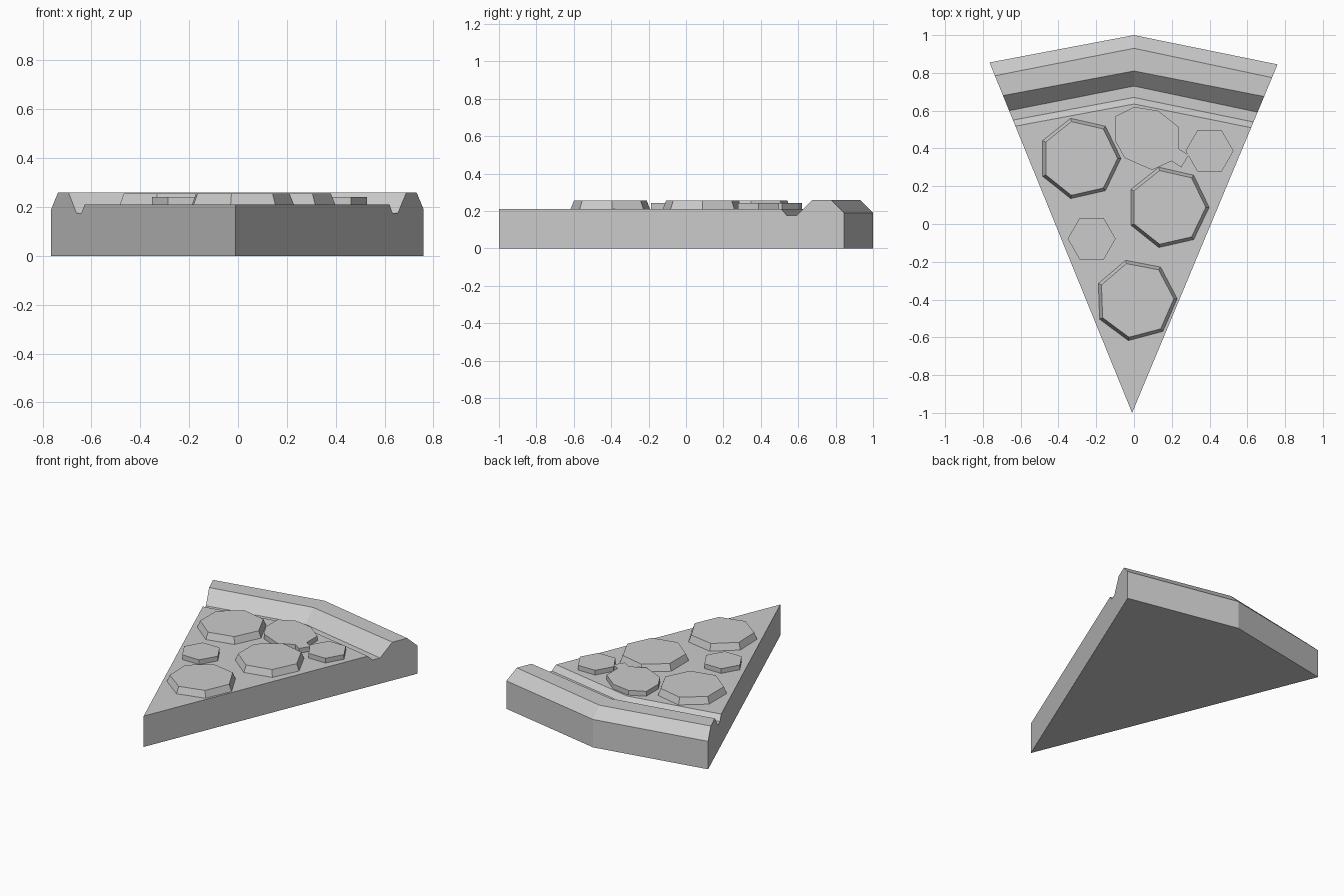
import bpy
import bmesh
from math import cos, sin, pi, radians

if "Cube" in bpy.data.objects:
    bpy.data.objects.remove(bpy.data.objects["Cube"], do_unlink=True)

grey = bpy.data.materials.new("light grey")
grey.use_nodes = True
COLOUR = (0.6, 0.6, 0.6, 1)
grey.diffuse_color = COLOUR
grey.node_tree.nodes["Principled BSDF"].inputs["Base Color"].default_value = COLOUR

SURFACE = 0.21


def finish(name, bm):
    bmesh.ops.recalc_face_normals(bm, faces=bm.faces)
    mesh = bpy.data.meshes.new(name)
    bm.to_mesh(mesh)
    bm.free()
    mesh.materials.append(grey)
    obj = bpy.data.objects.new(name, mesh)
    bpy.context.collection.objects.link(obj)
    return obj


def prism(name, bottom, top, height):
    """Closed solid between two outlines, resting on the slice."""
    bm = bmesh.new()
    low = [bm.verts.new((x, y, SURFACE - 0.005)) for x, y in bottom]
    high = [bm.verts.new((x, y, SURFACE + height)) for x, y in top]
    bm.faces.new(low[::-1])
    bm.faces.new(high)
    n = len(low)
    for i in range(n):
        j = (i + 1) % n
        bm.faces.new((low[i], low[j], high[j], high[i]))
    return finish(name, bm)


def ring(cx, cy, radius, sides, turn=0):
    return [(cx + radius * cos(turn + 2 * pi * i / sides),
             cy + radius * sin(turn + 2 * pi * i / sides)) for i in range(sides)]


# Slice: crust profile as (centre y, left y, right y, z), swept across the wedge
profile = [(1.0, 0.855, 0.845, 0), (1.0, 0.855, 0.845, 0.19),
           (0.93, 0.785, 0.775, 0.26), (0.81, 0.68, 0.675, 0.26),
           (0.73, 0.60, 0.592, 0.175), (0.67, 0.55, 0.54, 0.175),
           (0.635, 0.518, 0.51, SURFACE)]
TIP_X = -0.01


def edge_x(y, corner_x, corner_y):
    return TIP_X + (corner_x - TIP_X) * (y + 1) / (corner_y + 1)


bm = bmesh.new()
rows = []
for mid, left, right, z in profile:
    points = ((edge_x(left, -0.765, 0.855), left, z), (0, mid, z),
              (edge_x(right, 0.76, 0.845), right, z))
    rows.append([bm.verts.new(p) for p in points])
tip_low = bm.verts.new((TIP_X, -1, 0))
tip_high = bm.verts.new((TIP_X, -1, SURFACE))
for a, b in zip(rows, rows[1:]):
    for k in (0, 1):
        bm.faces.new((a[k], a[k + 1], b[k + 1], b[k]))
bm.faces.new(rows[-1] + [tip_high])
bm.faces.new(rows[0] + [tip_low])
for k in (0, 2):
    bm.faces.new([row[k] for row in rows] + [tip_high, tip_low])
finish("slice_base", bm)

# Large round toppings with tapered sides
for i, (x, y, turn) in enumerate([(-0.287, 0.347, 0), (0.18, 0.088, 0),
                                  (0.011, -0.403, radians(2))]):
    prism(f"round_topping_{i + 1}", ring(x, y, 0.22, 7, turn),
          ring(x, y, 0.2, 7, turn), 0.045)

# Small six-sided toppings
for i, (x, y) in enumerate([(-0.224, -0.078), (0.4, 0.387)]):
    outline = ring(x, y, 0.127, 6)
    prism(f"small_topping_{i + 1}", outline, outline, 0.032)

# Mushroom slice with a short stem
mushroom = [(-0.10, 0.57), (-0.10, 0.44), (-0.05, 0.35), (0.095, 0.286),
            (0.20, 0.333), (0.25, 0.30), (0.29, 0.365), (0.238, 0.397),
            (0.238, 0.513), (0.127, 0.60), (0, 0.62)]
prism("mushroom_topping", mushroom, mushroom, 0.033)
